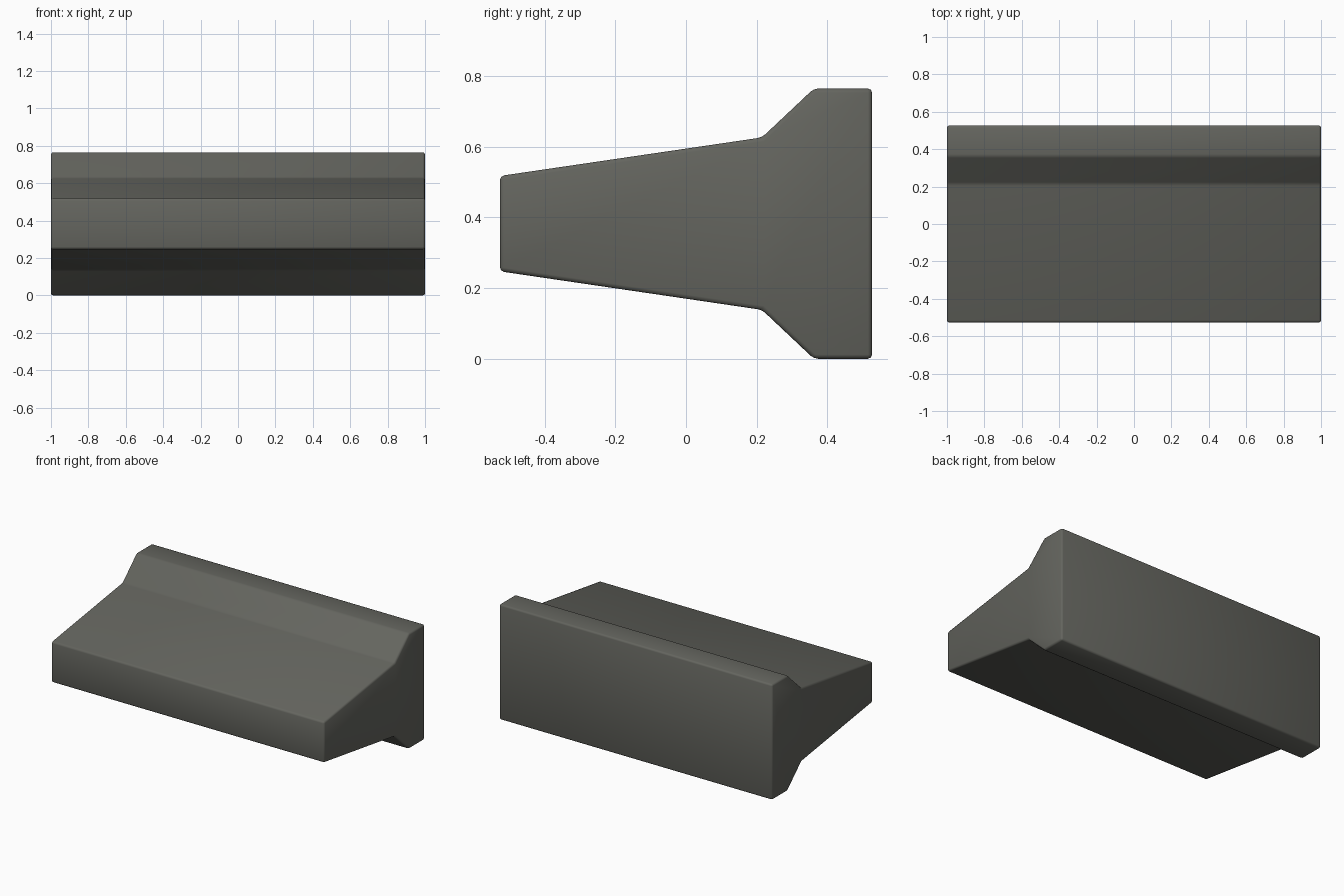
import bpy, bmesh

if "Cube" in bpy.data.objects:
    bpy.data.objects.remove(bpy.data.objects["Cube"])

# Dark warm grey material
mat = bpy.data.materials.new("dark warm grey")
mat.diffuse_color = (0.127, 0.129, 0.113, 1.0)
mat.use_nodes = True
mat.node_tree.nodes["Principled BSDF"].inputs["Base Color"].default_value = mat.diffuse_color

# Upper half of the side profile (y, height above mid line), mirrored below
MID = 0.3825
half = [(-0.527, 0.135), (0.215, 0.244), (0.362, 0.3825), (0.527, 0.3825)]
profile = [(y, MID + h) for y, h in half] + [(y, MID - h) for y, h in reversed(half)]

# Extrude the profile along x
bm = bmesh.new()
face = bm.faces.new([bm.verts.new((-1.0, y, z)) for y, z in profile])
ext = bmesh.ops.extrude_face_region(bm, geom=[face])
verts = [g for g in ext["geom"] if isinstance(g, bmesh.types.BMVert)]
bmesh.ops.translate(bm, verts=verts, vec=(2.0, 0, 0))
bmesh.ops.recalc_face_normals(bm, faces=bm.faces[:])

# Softened edges
bmesh.ops.bevel(bm, geom=bm.edges[:], offset=0.012, segments=2,
                profile=0.5, affect='EDGES', clamp_overlap=True)
bmesh.ops.recalc_face_normals(bm, faces=bm.faces[:])

mesh = bpy.data.meshes.new("flanged_block")
bm.to_mesh(mesh)
bm.free()
mesh.materials.append(mat)
for p in mesh.polygons:
    p.use_smooth = True
block = bpy.data.objects.new("flanged_block", mesh)
bpy.context.collection.objects.link(block)
